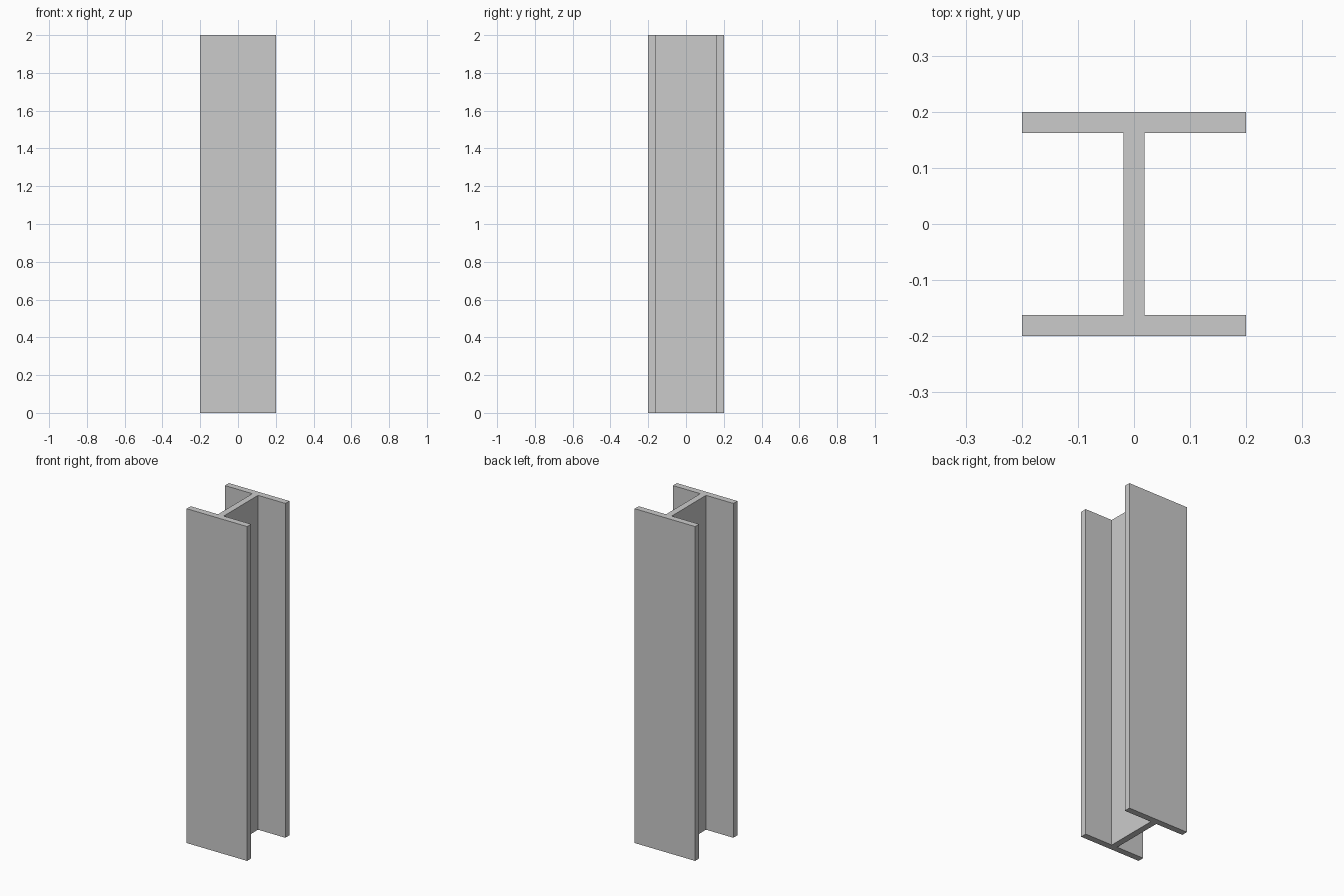
import bpy, bmesh

if "Cube" in bpy.data.objects:
    bpy.data.objects.remove(bpy.data.objects["Cube"])

HEIGHT = 2.0
HALF = 0.2         # half width and half depth of the section
INNER = 0.162      # inner face of each flange
WEB = 0.019        # half thickness of the web

# I-section profile: right half, then its mirror image
right = [(HALF, -HALF), (HALF, -INNER), (WEB, -INNER),
         (WEB, INNER), (HALF, INNER), (HALF, HALF)]
profile = right + [(-x, y) for x, y in reversed(right)]

# Beam: profile face extruded upwards
bm = bmesh.new()
base = bm.faces.new([bm.verts.new((x, y, 0)) for x, y in profile])
result = bmesh.ops.extrude_face_region(bm, geom=[base], use_keep_orig=True)
top_verts = [g for g in result["geom"] if isinstance(g, bmesh.types.BMVert)]
bmesh.ops.translate(bm, verts=top_verts, vec=(0, 0, HEIGHT))
bmesh.ops.recalc_face_normals(bm, faces=bm.faces[:])

mesh = bpy.data.meshes.new("i_beam")
bm.to_mesh(mesh)
bm.free()
bpy.context.collection.objects.link(bpy.data.objects.new("i_beam", mesh))
